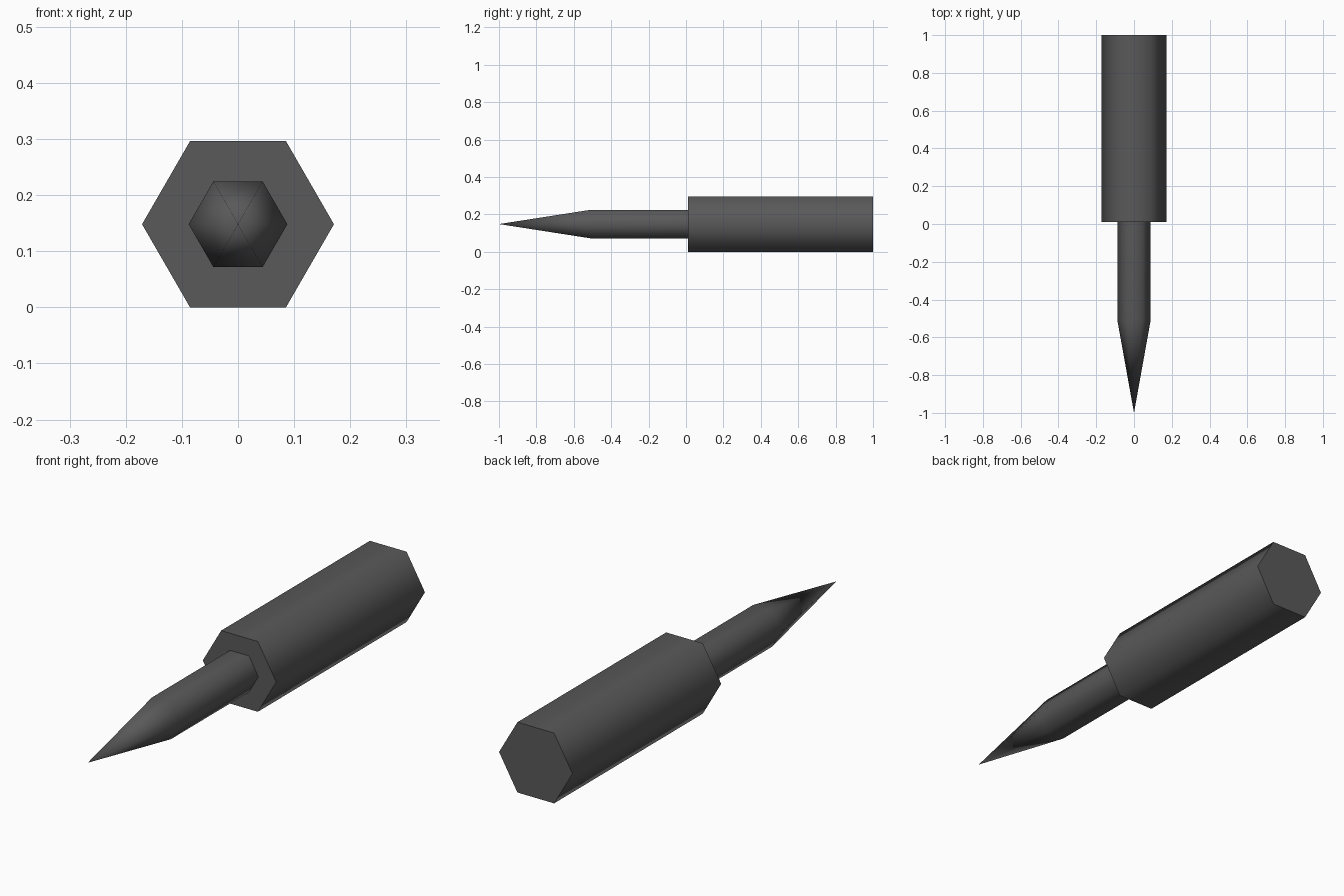
import bpy
import bmesh
from math import cos, sin, pi, radians

cube = bpy.data.objects.get("Cube")
if cube:
    bpy.data.objects.remove(cube, do_unlink=True)

SIDES = 6
HANDLE_R = 0.171
SHAFT_R = 0.088
AXIS_Z = HANDLE_R * sin(pi / 3)   # lower flat rests on the ground


def make_material(name, colour):
    mat = bpy.data.materials.new(name)
    mat.use_nodes = True
    mat.diffuse_color = colour
    mat.node_tree.nodes["Principled BSDF"].inputs["Base Color"].default_value = colour
    return mat


def hex_rod(name, profile, mat):
    """Sweep (y, radius) stations into a six-sided rod; radius 0 makes a point."""
    bm = bmesh.new()
    rings = []
    for y, r in profile:
        count = SIDES if r else 1
        rings.append([bm.verts.new((r * cos(2 * pi * i / SIDES), y,
                                    r * sin(2 * pi * i / SIDES)))
                      for i in range(count)])
    for a, b in zip(rings, rings[1:]):
        for i in range(SIDES):
            j = (i + 1) % SIDES
            if len(a) == 1:
                bm.faces.new((a[0], b[j], b[i]))
            else:
                bm.faces.new((a[i], a[j], b[j], b[i]))
    for ring in (rings[0], rings[-1]):
        if len(ring) > 1:
            bm.faces.new(ring)
    bmesh.ops.recalc_face_normals(bm, faces=bm.faces)
    mesh = bpy.data.meshes.new(name)
    bm.to_mesh(mesh)
    bm.free()
    mesh.materials.append(mat)
    obj = bpy.data.objects.new(name, mesh)
    obj.location.z = AXIS_Z
    bpy.context.collection.objects.link(obj)

    # Smooth around the sides, crisp at the end caps
    bpy.ops.object.select_all(action='DESELECT')
    obj.select_set(True)
    bpy.context.view_layer.objects.active = obj
    bpy.ops.object.shade_smooth_by_angle(angle=radians(75))
    return obj


dark_grey = make_material("dark grey", (0.1, 0.1, 0.1, 1))

# Thick hexagonal handle
hex_rod("handle", [(0.01, HANDLE_R), (1.0, HANDLE_R)], dark_grey)

# Thin shaft drawn out to a point at the front
hex_rod("pointed_shaft", [(-1.0, 0), (-0.51, SHAFT_R), (0.01, SHAFT_R)], dark_grey)
